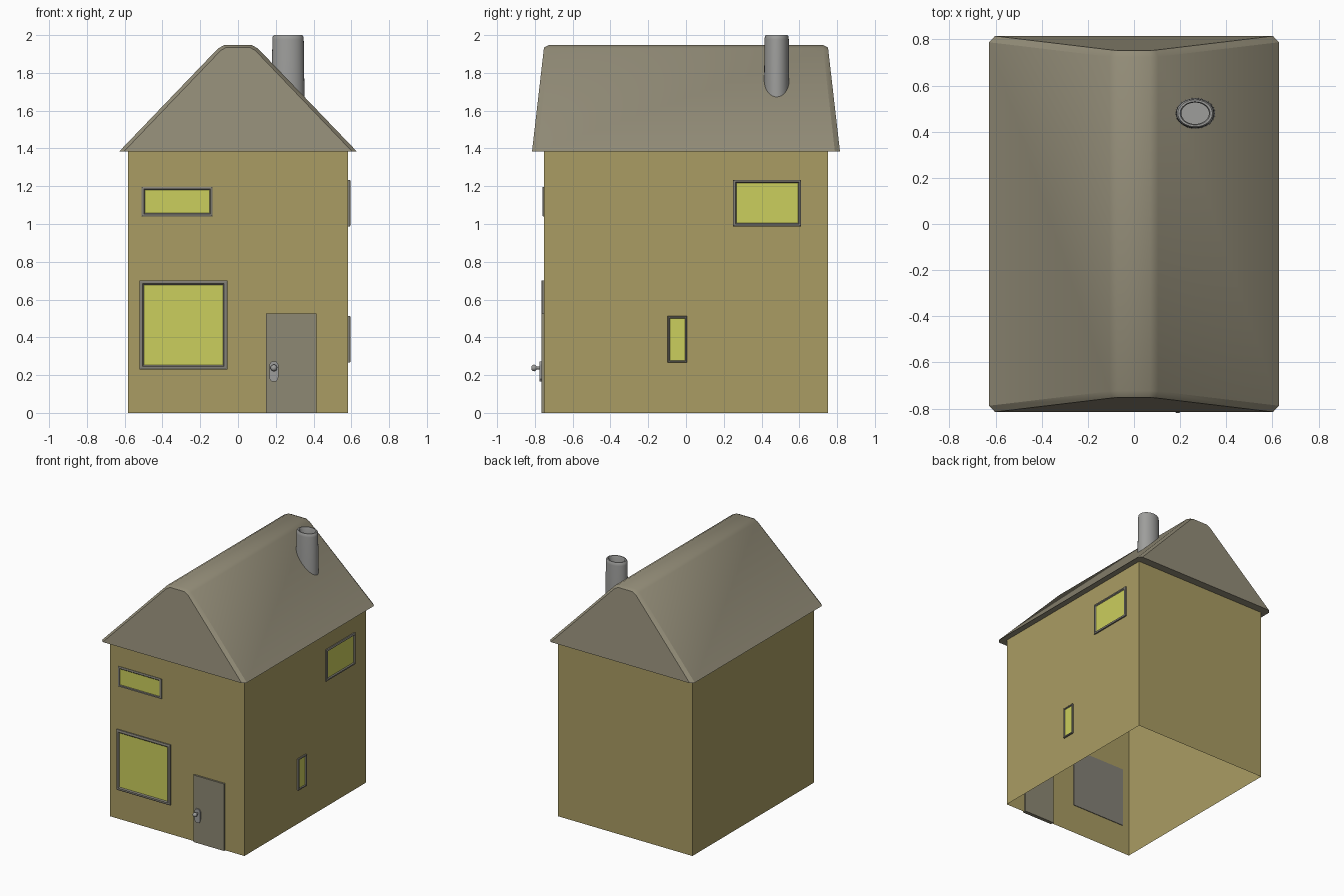
import bpy, bmesh, math
from mathutils import Matrix, Vector

if "Cube" in bpy.data.objects:
    bpy.data.objects.remove(bpy.data.objects["Cube"])


def material(name, rgb):
    m = bpy.data.materials.new(name)
    m.diffuse_color = (*rgb, 1)
    m.use_nodes = True
    m.node_tree.nodes["Principled BSDF"].inputs["Base Color"].default_value = m.diffuse_color
    return m


WALL = material("ochre wall", (0.40, 0.335, 0.125))
ROOF = material("warm grey roof", (0.295, 0.268, 0.19))
DOOR = material("door grey", (0.27, 0.25, 0.175))
FRAME = material("frame grey", (0.23, 0.22, 0.185))
GLASS = material("yellow glass", (0.60, 0.62, 0.11))
METAL = material("light grey", (0.34, 0.34, 0.33))


def finish(bm, name, mats, smooth=None, fix=True):
    if fix:
        bmesh.ops.recalc_face_normals(bm, faces=bm.faces)
    me = bpy.data.meshes.new(name)
    bm.to_mesh(me)
    bm.free()
    ob = bpy.data.objects.new(name, me)
    bpy.context.collection.objects.link(ob)
    for m in mats:
        me.materials.append(m)
    if smooth:
        bpy.ops.object.select_all(action='DESELECT')
        ob.select_set(True)
        bpy.context.view_layer.objects.active = ob
        bpy.ops.object.shade_smooth_by_angle(angle=math.radians(smooth))
    return ob


def box(bm, lo, hi):
    lo, hi = Vector(lo), Vector(hi)
    mat = Matrix.Translation((lo + hi) / 2) @ Matrix.Diagonal((*(hi - lo), 1))
    bmesh.ops.create_cube(bm, size=1, matrix=mat)


def loft(bm, rings, cap_start=True, cap_end=True):
    vs = [[bm.verts.new(p) for p in r] for r in rings]
    n = len(vs[0])
    for a, b in zip(vs, vs[1:]):
        for i in range(n):
            bm.faces.new((a[i], a[(i + 1) % n], b[(i + 1) % n], b[i]))
    if cap_start:
        bm.faces.new(vs[0])
    if cap_end:
        bm.faces.new(vs[-1][::-1])


# Walls: shell, open below and under the roof
bm = bmesh.new()
box(bm, (-0.582, -0.752, 0), (0.582, 0.752, 1.39))
bm.normal_update()
bmesh.ops.delete(bm, geom=[f for f in bm.faces if abs(f.normal.z) > 0.5], context='FACES')
for f in bm.faces:
    c = f.calc_center_median() - Vector((0, 0, 0.695))
    if f.normal.dot(c) < 0:
        f.normal_flip()
finish(bm, "walls", [WALL], fix=False)

# Roof: profile lofted along y, leaning gables with chamfered verges
Z0 = 1.385
outer = [(0.628, Z0), (0.105, 1.93), (0.07, 1.948)]
inner = [(0.603, Z0), (0.092, 1.918), (0.064, 1.934)]


def roof_ring(half, sign, back):
    pts = half + [(-x, z) for x, z in reversed(half)]
    return [(x, sign * (0.815 - (z - Z0) * 0.115 - back), z) for x, z in pts]


bm = bmesh.new()
loft(bm, [roof_ring(inner, -1, 0), roof_ring(outer, -1, 0.027),
          roof_ring(outer, 1, 0.027), roof_ring(inner, 1, 0)])
finish(bm, "roof", [ROOF], 30)

# Chimney: oval hollow pipe
bm = bmesh.new()
N = 32
profile = [(0.088, 1.60), (0.083, 1.975), (0.081, 1.992), (0.075, 2.0),
           (0.065, 2.0), (0.060, 1.99), (0.060, 1.90)]
loft(bm, [[(0.265 + r * math.cos(a * math.tau / N), 0.48 + 0.775 * r * math.sin(a * math.tau / N), z)
           for a in range(N)] for r, z in profile])
finish(bm, "chimney", [METAL], 40)


# Windows: framed plates with a sunken pane
def window(name, u0, u1, z0, z1, side, out, border):
    """u is x on the front wall, y on the right wall."""
    bm = bmesh.new()
    chamfer = 0.003
    if side == 'front':
        box(bm, (u0, -0.752 - out + chamfer, z0), (u1, -0.747, z1))
        n = Vector((0, -1, 0))
    else:
        box(bm, (0.577, u0, z0), (0.582 + out - chamfer, u1, z1))
        n = Vector((1, 0, 0))
    bmesh.ops.recalc_face_normals(bm, faces=bm.faces)
    bm.normal_update()
    face = max(bm.faces, key=lambda f: f.normal.dot(n))
    for t, d in ((border * 0.3, chamfer), (border * 0.4, 0), (border * 0.3, -out * 0.6)):
        bmesh.ops.inset_region(bm, faces=[face], thickness=t, use_even_offset=True)
        for v in face.verts:
            v.co += n * d
    face.material_index = 1
    finish(bm, name, [FRAME, GLASS])


window("front_upper_window", -0.51, -0.135, 1.04, 1.197, 'front', 0.008, 0.017)
window("front_lower_window", -0.522, -0.056, 0.23, 0.702, 'front', 0.014, 0.024)
window("right_upper_window", 0.25, 0.61, 0.988, 1.234, 'right', 0.013, 0.018)
window("right_lower_window", -0.097, 0.006, 0.266, 0.512, 'right', 0.013, 0.012)

# Door slab, passing through the wall
bm = bmesh.new()
box(bm, (0.149, -0.766, 0), (0.415, -0.738, 0.525))
finish(bm, "door", [DOOR])

# Handle plate: long octagon
bm = bmesh.new()
shape = [(0.012, 0.165), (0.023, 0.18), (0.024, 0.255), (0.013, 0.272)]
shape += [(-x, z) for x, z in reversed(shape)]
loft(bm, [[(0.19 + x, y, z) for x, z in shape] for y in (-0.764, -0.776)])
finish(bm, "handle_plate", [METAL])

# Knob: stem and ball turned around the y axis
bm = bmesh.new()
knob = [(0.008, -0.77), (0.008, -0.79), (0.014, -0.795), (0.018, -0.804),
        (0.014, -0.814), (0.006, -0.819)]
loft(bm, [[(0.19 + r * math.cos(a * math.tau / 16), y, 0.238 + r * math.sin(a * math.tau / 16))
           for a in range(16)] for r, y in knob])
finish(bm, "door_knob", [METAL], 50)
